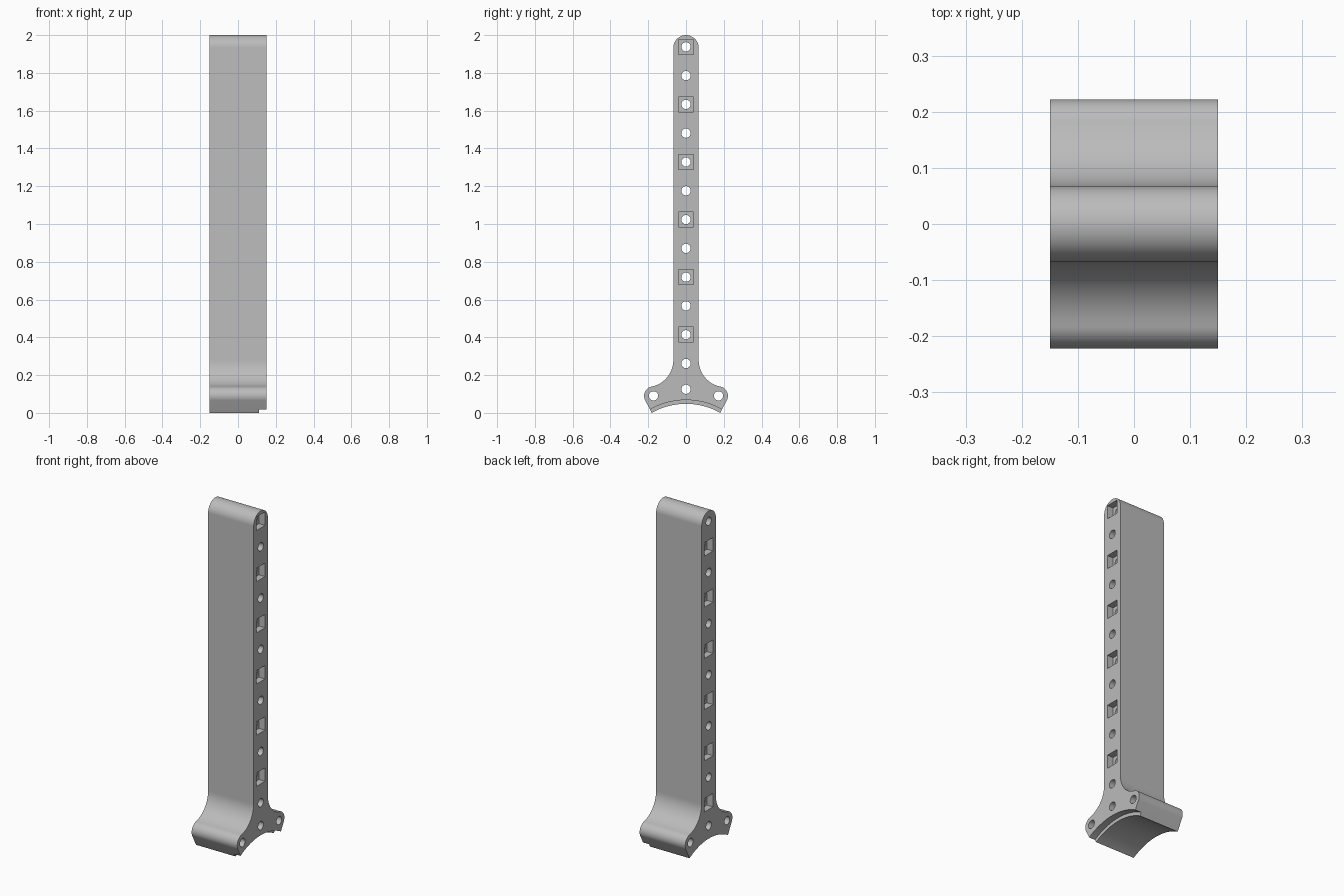
import bpy, bmesh, math

if "Cube" in bpy.data.objects:
    bpy.data.objects.remove(bpy.data.objects["Cube"])

HALF_X = 0.15                       # half of the extruded width
STEM = 0.067                        # half thickness of the upright
EAR_Y, EAR_Z, EAR_R = 0.172, 0.09, 0.05
SADDLE_Z, SADDLE_R = -0.3173, 0.3653   # curved underside
HOLE_R, POCKET, DEPTH = 0.0245, 0.08, 0.04
HOLES = [1.938 - 0.1524 * i for i in range(12)]

grey = bpy.data.materials.new("grey")
grey.diffuse_color = (0.5, 0.5, 0.5, 1)
grey.use_nodes = True
grey.node_tree.nodes["Principled BSDF"].inputs["Base Color"].default_value = grey.diffuse_color


def arc(cy, cz, r, a0, a1, n):
    return [(cy + r * math.cos(a0 + (a1 - a0) * i / n),
             cz + r * math.sin(a0 + (a1 - a0) * i / n)) for i in range(n + 1)]


def add_prism(bm, points, x0, x1):
    """Extrude a (y, z) outline along x."""
    face = bm.faces.new([bm.verts.new((x0, y, z)) for y, z in points])
    out = bmesh.ops.extrude_face_region(bm, geom=[face])
    verts = [g for g in out["geom"] if isinstance(g, bmesh.types.BMVert)]
    bmesh.ops.translate(bm, verts=verts, vec=(x1 - x0, 0, 0))


def make_object(name, prisms):
    bm = bmesh.new()
    for points, x0, x1 in prisms:
        add_prism(bm, points, x0, x1)
    bmesh.ops.recalc_face_normals(bm, faces=bm.faces)
    mesh = bpy.data.meshes.new(name)
    bm.to_mesh(mesh)
    bm.free()
    mesh.materials.append(grey)
    obj = bpy.data.objects.new(name, mesh)
    bpy.context.collection.objects.link(obj)
    return obj


# Half outline: saddle underside, ear, fillet, rounded top
corner = (0.181, 0.0)
up = math.pi / 2
half = arc(0, SADDLE_Z, SADDLE_R, up, math.atan2(-SADDLE_Z, corner[0]), 14)
dy, dz = corner[0] - EAR_Y, corner[1] - EAR_Z
ear_start = math.atan2(dz, dy) + math.acos(EAR_R / math.hypot(dy, dz))
fillet_z = 0.28
a, h = EAR_Y - STEM, fillet_z - EAR_Z
fillet_r = (a * a + h * h - EAR_R ** 2) / (2 * (a + EAR_R))
fillet_y = STEM + fillet_r
ear_end = math.atan2(h, fillet_y - EAR_Y)
half += arc(EAR_Y, EAR_Z, EAR_R, ear_start, ear_end, 16)
half += arc(fillet_y, fillet_z, fillet_r, ear_end + math.pi, math.pi, 16)[1:]
half += arc(0, 2 - STEM, STEM, 0, up, 16)
outline = half + [(-y, z) for y, z in reversed(half[1:-1])]
bracket = make_object("bracket", [(outline, -HALF_X, HALF_X)])

# Through holes
centres = [(0, z) for z in HOLES] + [(0, 0.125), (EAR_Y, EAR_Z), (-EAR_Y, EAR_Z)]
drills = make_object("drill_cutter", [
    (arc(y, z, HOLE_R, 0, math.tau, 32)[:-1], -0.3, 0.3) for y, z in centres])

# Square nut pockets, alternating between the two sides
s = POCKET / 2
boxes = []
for i, z in enumerate(HOLES):
    side = 1 if i % 2 == 0 else -1
    square = [(-s, z - s), (s, z - s), (s, z + s), (-s, z + s)]
    boxes.append((square, side * (HALF_X - DEPTH), side * (HALF_X + 0.05)))
pockets = make_object("pocket_cutter", boxes)

# Curved step along the underside on one side
step = arc(0, SADDLE_Z, SADDLE_R + 0.02, up - 0.7, up + 0.7, 40)
step += [(-0.25, -0.1), (0.25, -0.1)]
rebate = make_object("step_cutter", [(step, HALF_X - DEPTH, HALF_X + 0.05)])

bpy.context.view_layer.objects.active = bracket
bracket.select_set(True)
for cutter in (drills, pockets, rebate):
    cutter.hide_render = True
    mod = bracket.modifiers.new(cutter.name, "BOOLEAN")
    mod.operation, mod.solver, mod.object = "DIFFERENCE", "EXACT", cutter
    bpy.ops.object.modifier_apply(modifier=mod.name)
    bpy.data.objects.remove(cutter)

bpy.ops.object.shade_smooth_by_angle(angle=math.radians(25))
